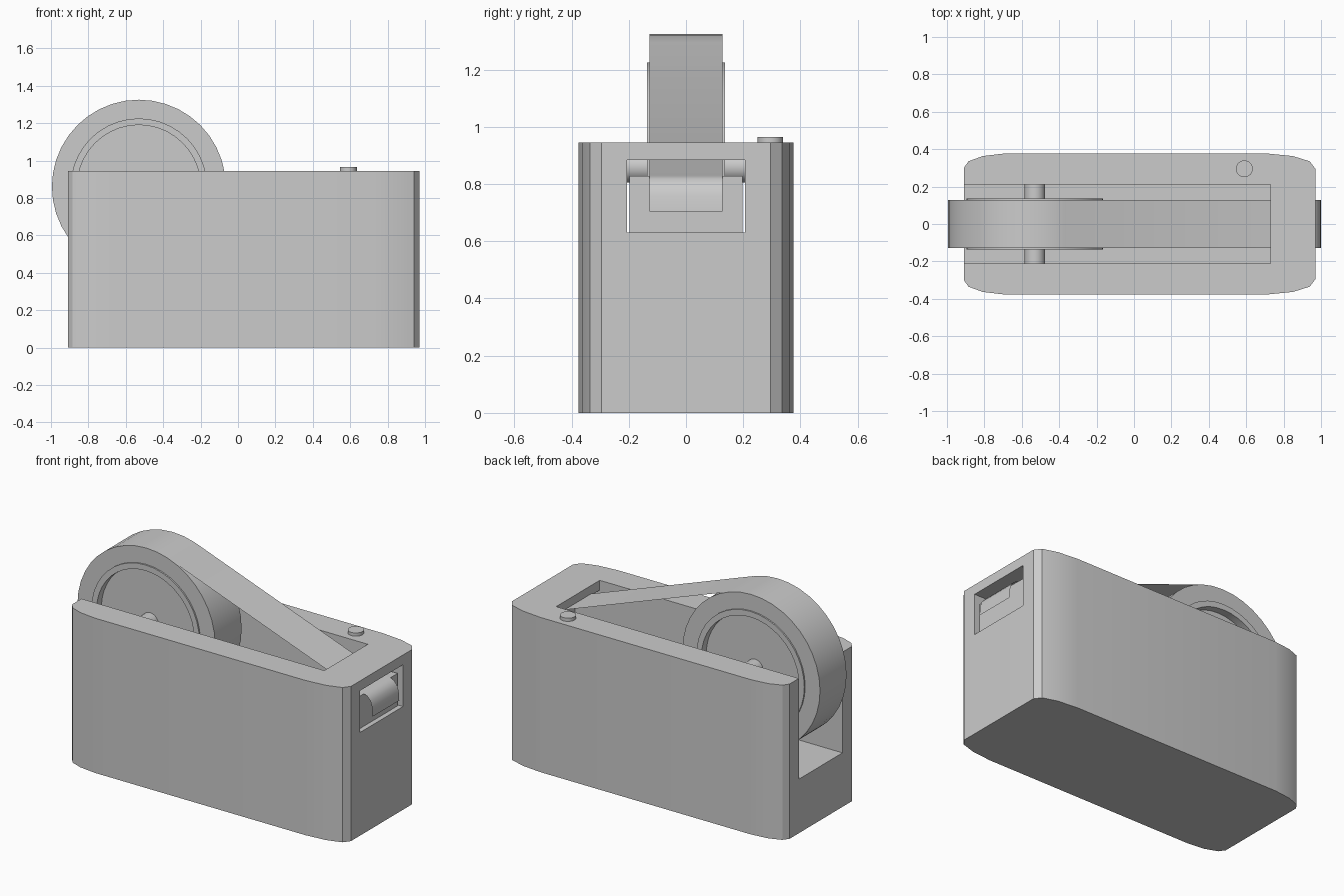
import bpy, bmesh, math
from math import sin, cos, pi

if "Cube" in bpy.data.objects:
    bpy.data.objects.remove(bpy.data.objects["Cube"])

CX, CZ, R = -0.53, 0.86, 0.465      # roll centre and radius


def add_mesh(name, verts, faces, smooth=True):
    me = bpy.data.meshes.new(name)
    me.from_pydata(verts, [], faces)
    ob = bpy.data.objects.new(name, me)
    bpy.context.collection.objects.link(ob)
    if smooth:
        shade(ob)
    return ob


def fix_normals(ob):
    bm = bmesh.new()
    bm.from_mesh(ob.data)
    bmesh.ops.recalc_face_normals(bm, faces=bm.faces)
    bm.to_mesh(ob.data)
    bm.free()


def shade(ob):
    bpy.ops.object.select_all(action='DESELECT')
    ob.select_set(True)
    bpy.context.view_layer.objects.active = ob
    bpy.ops.object.shade_smooth_by_angle(angle=math.radians(30))


def prism(name, outline, z0, z1):
    n = len(outline)
    verts = [(x, y, z) for z in (z0, z1) for x, y in outline]
    faces = [tuple(range(n))[::-1], tuple(range(n, 2 * n))]
    faces += [(i, (i + 1) % n, (i + 1) % n + n, i + n) for i in range(n)]
    ob = add_mesh(name, verts, faces, False)
    fix_normals(ob)
    return ob


def box(name, x0, x1, hy, z0, z1):
    return prism(name, [(x0, -hy), (x1, -hy), (x1, hy), (x0, hy)], z0, z1)


def lathe(name, profile, seg):
    """Spin a closed (radius, y) profile around the roll axis."""
    n = len(profile)
    verts = [(CX + r * sin(2 * pi * k / seg), y, CZ + r * cos(2 * pi * k / seg))
             for k in range(seg) for r, y in profile]
    faces = [(k * n + i, k * n + (i + 1) % n,
              (k + 1) % seg * n + (i + 1) % n, (k + 1) % seg * n + i)
             for k in range(seg) for i in range(n)]
    ob = add_mesh(name, verts, faces, False)
    bm = bmesh.new()
    bm.from_mesh(ob.data)
    bmesh.ops.remove_doubles(bm, verts=bm.verts, dist=1e-5)
    bmesh.ops.recalc_face_normals(bm, faces=bm.faces)
    bm.to_mesh(ob.data)
    bm.free()
    shade(ob)
    return ob


def cut(ob, cutter):
    mod = ob.modifiers.new("cut", 'BOOLEAN')
    mod.operation = 'DIFFERENCE'
    mod.solver = 'EXACT'
    mod.object = cutter
    bpy.context.view_layer.objects.active = ob
    bpy.ops.object.modifier_apply(modifier=mod.name)
    bpy.data.objects.remove(cutter)


# dispenser body with softened vertical corners
half = [(0.97, 0.295), (0.94, 0.335), (0.85, 0.363), (0.72, 0.376),
        (-0.70, 0.376), (-0.81, 0.363), (-0.885, 0.335), (-0.91, 0.30)]
body = prism("body", half + [(x, -y) for x, y in reversed(half)], 0, 0.945)
cut(body, box("slot_cutter", -1.2, 0.73, 0.21, 0.33, 1.2))
cut(body, box("window_cutter", 0.6, 1.2, 0.207, 0.63, 0.885))
shade(body)

# cutting plate inside the window
box("cutter_plate", 0.89, 0.94, 0.198, 0.62, 0.828)

# tape roll, hub with recessed webs, and axle
W, H = 0.128, 0.137
lathe("tape_roll", [(0.365, -W), (R, -W), (R, W), (0.365, W)], 40)
lathe("hub", [(0, -0.09), (0.33, -0.09), (0.33, -H), (0.365, -H),
              (0.365, H), (0.33, H), (0.33, 0.09), (0, 0.09)], 40)
lathe("axle", [(0, -0.21), (0.055, -0.21), (0.055, 0.21), (0, 0.21)], 24)

# loose tape: thin sheet from the roll tangent, over the plate, hanging down
px, pz = 0.90, 0.832
dx, dz = px - CX, pz - CZ
a = math.atan2(dz, dx) + math.acos(R / math.hypot(dx, dz))
path = [(CX + R * cos(a), CZ + R * sin(a)), (px, pz), (0.94, 0.829),
        (0.965, 0.818), (0.985, 0.795), (0.996, 0.76), (1.0, 0.705)]
verts = [(x, y, z) for x, z in path for y in (-W, W)]
add_mesh("tape_strip", verts, [(2 * i, 2 * i + 2, 2 * i + 3, 2 * i + 1)
                               for i in range(len(path) - 1)])

# small button on top
button = prism("button", [(0.59 + 0.045 * cos(2 * pi * k / 24),
                           0.295 + 0.045 * sin(2 * pi * k / 24))
                          for k in range(24)], 0.94, 0.965)
shade(button)
